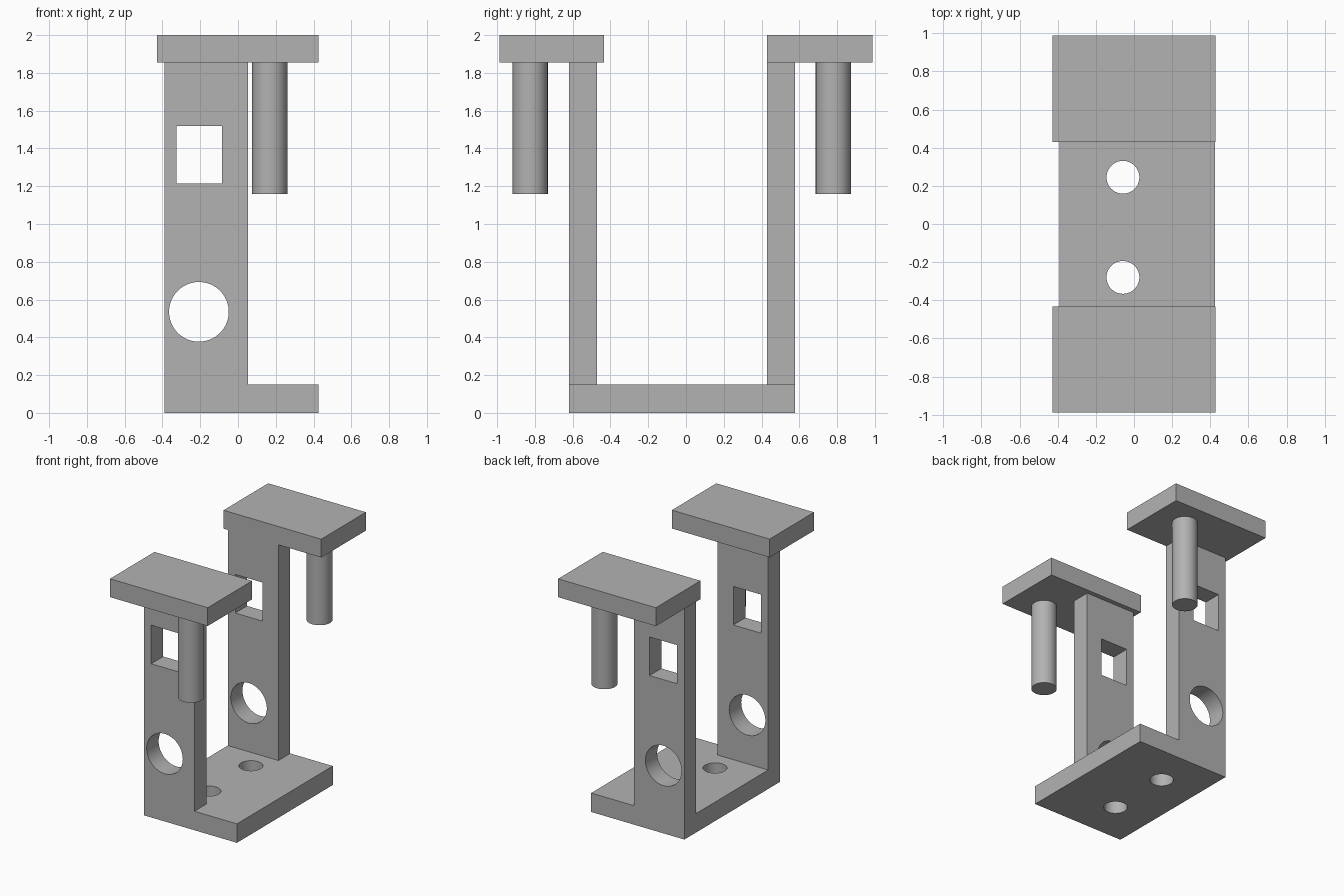
import bpy
import math

old = bpy.data.objects.get("Cube")
if old:
    bpy.data.objects.remove(old, do_unlink=True)

# Single grey material
grey = bpy.data.materials.new("plain grey")
grey.use_nodes = True
colour = (0.448, 0.448, 0.448, 1)
grey.diffuse_color = colour
grey.node_tree.nodes["Principled BSDF"].inputs["Base Color"].default_value = colour


def finish(name):
    obj = bpy.context.object
    obj.name = name
    bpy.ops.object.transform_apply(location=False, rotation=True, scale=True)
    obj.data.materials.append(grey)
    return obj


def box(name, x, y, z):
    """Box from (min, max) pairs on each axis."""
    spans = (x, y, z)
    bpy.ops.mesh.primitive_cube_add(size=1, location=[(a + b) / 2 for a, b in spans])
    bpy.context.object.scale = [b - a for a, b in spans]
    return finish(name)


def rod(name, centre, radius, length, along_y=False):
    tilt = (math.pi / 2, 0, 0) if along_y else (0, 0, 0)
    bpy.ops.mesh.primitive_cylinder_add(vertices=64, radius=radius, depth=length,
                                        location=centre, rotation=tilt)
    return finish(name)


def smooth(obj):
    bpy.ops.object.select_all(action="DESELECT")
    obj.select_set(True)
    bpy.context.view_layer.objects.active = obj
    bpy.ops.object.shade_smooth_by_angle(angle=math.radians(30))


def cut(obj, cutters):
    """Cut each hole through obj, then discard the cutter."""
    for cutter in cutters:
        cutter.hide_render = True
        mod = obj.modifiers.new("hole", "BOOLEAN")
        mod.operation = "DIFFERENCE"
        mod.solver = "EXACT"
        mod.object = cutter
        bpy.context.view_layer.objects.active = obj
        bpy.ops.object.modifier_apply(modifier=mod.name)
        bpy.data.objects.remove(cutter, do_unlink=True)
    smooth(obj)


base_top, plate_bottom = 0.15, 1.855

# Base with two mounting holes
base = box("base", (-0.39, 0.425), (-0.62, 0.577), (0, base_top))
cut(base, [rod("hole_cutter", (-0.058, y, 0.08), 0.086, 0.5) for y in (-0.28, 0.245)])

# Upright, top plate and hanging pin at each end
ends = (("front", (-0.62, -0.47), (-0.988, -0.433), -0.825),
        ("back", (0.43, 0.577), (0.43, 0.988), 0.78))
for end, upright_y, plate_y, pin_y in ends:
    upright = box(end + "_upright", (-0.39, 0.053), upright_y, (base_top, plate_bottom))
    middle = sum(upright_y) / 2
    cut(upright, [
        box("window_cutter", (-0.325, -0.085), (middle - 0.2, middle + 0.2), (1.215, 1.52)),
        rod("hole_cutter", (-0.207, middle, 0.535), 0.158, 0.4, along_y=True),
    ])
    box(end + "_top_plate", (-0.428, 0.427), plate_y, (plate_bottom, 2))
    pin_bottom = 1.16
    smooth(rod(end + "_pin", (0.168, pin_y, (pin_bottom + plate_bottom) / 2),
               0.093, plate_bottom - pin_bottom))
